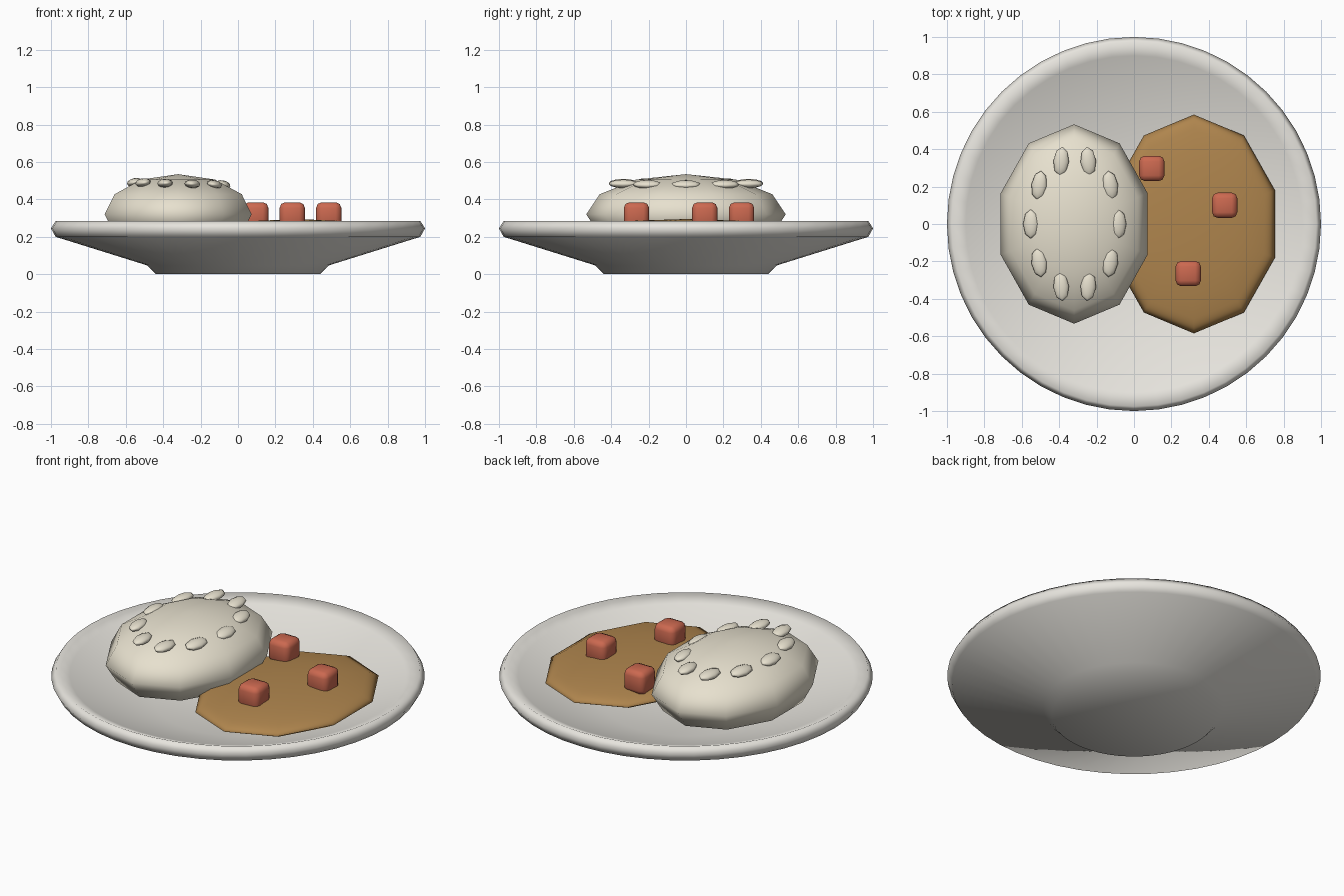
import bpy
import bmesh
from math import sin, cos, pi, radians
from mathutils import Matrix

if "Cube" in bpy.data.objects:
    bpy.data.objects.remove(bpy.data.objects["Cube"])


def material(name, rgb):
    m = bpy.data.materials.new(name)
    m.diffuse_color = (*rgb, 1)
    m.use_nodes = True
    m.node_tree.nodes["Principled BSDF"].inputs["Base Color"].default_value = m.diffuse_color
    return m


def finish(name, bm, mat=None):
    bmesh.ops.recalc_face_normals(bm, faces=bm.faces)
    for f in bm.faces:
        f.smooth = True
    me = bpy.data.meshes.new(name)
    bm.to_mesh(me)
    bm.free()
    ob = bpy.data.objects.new(name, me)
    bpy.context.collection.objects.link(ob)
    if mat:
        me.materials.append(mat)
    return ob


def lathe(name, profile, sides, mat=None, scale=(1, 1, 1), loc=(0, 0, 0), rot=(0, 0, 0)):
    """Revolve (radius, z) points; the first and last lie on the axis."""
    bm = bmesh.new()
    rings = []
    for r, z in profile:
        n = sides if r > 1e-6 else 1
        rings.append([bm.verts.new((r * cos(pi / 2 + 2 * pi * i / sides),
                                    r * sin(pi / 2 + 2 * pi * i / sides), z)) for i in range(n)])
    for a, b in zip(rings, rings[1:]):
        for i in range(sides):
            j = (i + 1) % sides
            quad = [a[i % len(a)], a[j % len(a)], b[j % len(b)], b[i % len(b)]]
            bm.faces.new(list(dict.fromkeys(quad)))
    ob = finish(name, bm, mat)
    ob.location, ob.scale, ob.rotation_euler = loc, scale, rot
    return ob


def ball(name, sides, rings, mat, scale, loc, rot=(0, 0, 0)):
    prof = [(abs(sin(pi * k / rings)) if 0 < k < rings else 0, -cos(pi * k / rings))
            for k in range(rings + 1)]
    return lathe(name, prof, sides, mat, scale, loc, rot)


china = material("china", (0.80, 0.78, 0.73))
rice = material("rice", (0.80, 0.75, 0.62))
sauce = material("sauce", (0.43, 0.235, 0.075))
carrot = material("carrot", (0.60, 0.14, 0.08))

# Plate with foot and rolled rim
lathe("plate", [(0, 0), (0.44, 0), (0.485, 0.047), (0.975, 0.20), (1.0, 0.245), (0.975, 0.285),
                (0.90, 0.255), (0.45, 0.10), (0, 0.09)], 48, china)

# Rice mound and sauce pool
ball("rice_mound", 10, 6, rice, (0.413, 0.533, 0.215), (-0.32, 0, 0.32))
ball("sauce_pool", 10, 6, sauce, (0.455, 0.585, 0.07), (0.32, 0, 0.225))

# Ring of loose grains, leaning with the mound
for k in range(10):
    a = radians(36 * k)
    ball(f"rice_grain_{k + 1}", 8, 6, rice, (0.042, 0.078, 0.023),
         (-0.317 + 0.235 * cos(a), 0.352 * sin(a), 0.485 - 0.006 * cos(a)),
         (0, 0.2 * cos(a), 0.15 * sin(2 * a)))

# Rounded vegetable cubes
for k, (x, y) in enumerate([(0.095, 0.297), (0.485, 0.1), (0.29, -0.265)]):
    bm = bmesh.new()
    bmesh.ops.create_cube(bm, size=0.135, matrix=Matrix.Translation((x, y, 0.317)))
    bmesh.ops.bevel(bm, geom=bm.edges[:], offset=0.03, segments=2, profile=0.5, affect='EDGES')
    finish(f"vegetable_cube_{k + 1}", bm, carrot)
